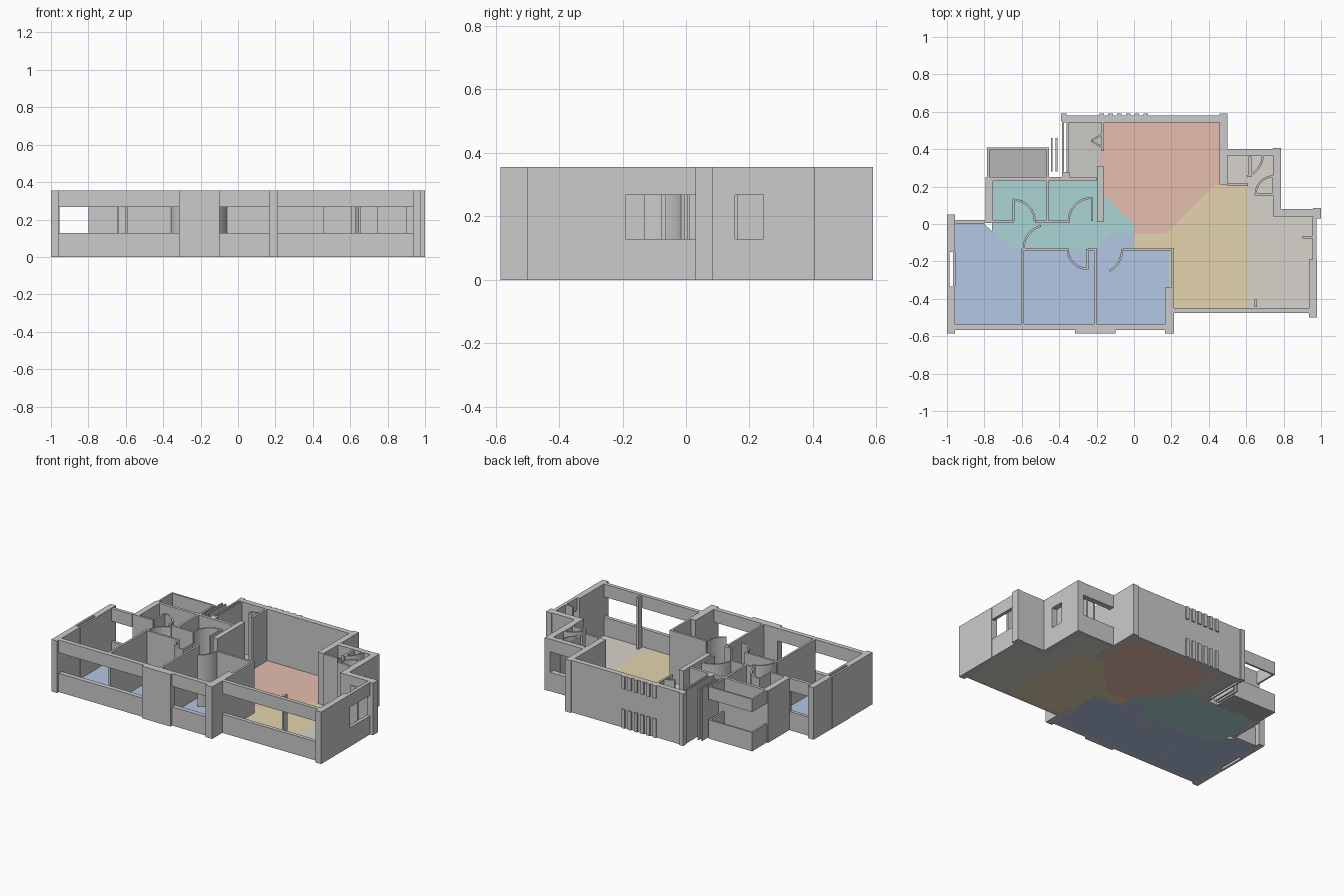
import bpy, bmesh, math

if "Cube" in bpy.data.objects:
    bpy.data.objects.remove(bpy.data.objects["Cube"])

H, SILL, HEAD = 0.355, 0.128, 0.268
THIN, THICK = 0.014, 0.042
FULL, GAP = [(0, H)], [(0, SILL), (HEAD, H)]


def build(name, footprints, bands=FULL, mat=None):
    """Extrude each footprint through every height band."""
    bm = bmesh.new()
    for pts in footprints:
        for z0, z1 in bands:
            face = bm.faces.new([bm.verts.new((x, y, z0)) for x, y in pts])
            ext = bmesh.ops.extrude_face_region(bm, geom=[face])
            for v in ext["geom"]:
                if isinstance(v, bmesh.types.BMVert):
                    v.co.z = z1
    bmesh.ops.recalc_face_normals(bm, faces=bm.faces)
    me = bpy.data.meshes.new(name)
    bm.to_mesh(me)
    bm.free()
    if mat:
        me.materials.append(mat)
    bpy.context.collection.objects.link(bpy.data.objects.new(name, me))


def rect(x0, x1, y0, y1):
    return [(x0, y0), (x1, y0), (x1, y1), (x0, y1)]


def along_x(name, x0, x1, y, t=THIN, bands=FULL):
    build(name, [rect(x0, x1, y - t / 2, y + t / 2)], bands)


def along_y(name, x, y0, y1, t=THIN, bands=FULL):
    build(name, [rect(x - t / 2, x + t / 2, y0, y1)], bands)


def door(name, cx, cy, r, start, sweep=90, leaf=True):
    """Curved door sweep with its straight leaf."""
    n, w = 8, 0.011
    angs = [math.radians(start + sweep * i / n) for i in range(n + 1)]
    ring = lambda q, a: (cx + q * math.cos(a), cy + q * math.sin(a))
    build(name + "_sweep", [[ring(r, a) for a in angs] +
                            [ring(r - w, a) for a in reversed(angs)]])
    if leaf:
        if start == 90 or start == -90:
            along_y(name + "_leaf", cx, min(cy, cy + r * start / 90),
                    max(cy, cy + r * start / 90), w)


# Front: corner piers and windowed spans
along_y("front_left_pier", -.978, -.585, -.535, THICK)
along_x("front_middle_pier", -.315, -.1, -.56, .05)
along_y("front_inner_pier", .19, -.585, -.34, .05)
along_y("front_right_pier", .957, -.5, -.19, THICK)
along_x("bedroom_windows", -.957, .165, -.551, .032, GAP)
along_x("terrace_window", .215, .936, -.463, .026, GAP)

# Left wall with a narrow slot
for i, y in enumerate((-.535, -.15)):
    along_y("left_wall_%d" % i, -.978, y, y + .2, THICK)
for i, x in enumerate((-.994, -.962)):
    along_y("left_slot_%d" % i, x, -.335, -.15)

# Right side, stepping back
along_y("right_window", .966, -.19, .035, .022, GAP)
along_y("right_end_pier", .978, .03, .085, THICK)
along_x("right_step", .745, .96, .06, THICK)
along_y("side_wall_front", .765, .04, .155, THICK)
along_y("side_wall_window", .765, .155, .245, THICK, GAP)
along_y("side_wall_back", .765, .245, .405, THICK)
along_x("side_back_window", .5, .745, .384, .036, GAP)

# Back wall with two rows of strips
along_y("living_right_wall", .478, .21, .59, THICK)
along_x("back_wall", -.385, .5, .562, .036)
along_x("back_left_pier", -.39, -.36, .57, .04)
build("back_strips", [rect(x, x + .025, .58, .59)
                      for x in (-.185 + i * .047 for i in range(6))], GAP)

# Utility bay with louvres
along_x("bay_front_pier", -.385, -.345, .258, THICK)
for i, x in enumerate((-.38, -.355)):
    along_y("bay_glazing_%d" % i, x, .28, .545, .01)
    along_y("bay_louvre_%d" % i, x - .06, .28, .46, .01)
along_y("bay_inner_wall", -.167, .39, .55)
along_y("hall_wall", -.18, .01, .31, .035)
build("folding_door", [[(-.16, y), (-.23, .44), (-.23, .45), (-.16, y + .012)]
                       for y in (.4, .48)])

# Balcony parapet
along_x("balcony_back", -.785, -.455, .402, .012, GAP)
for i, x in enumerate((-.779, -.461)):
    along_y("balcony_side_%d" % i, x, .25, .396, .012, GAP)

# Bathrooms
along_y("bath_outer_wall", -.775, .005, .25, .04)
along_x("bath_back_wall", -.755, -.2, .24, .02)
along_y("bath_divider", -.464, .01, .23)
along_x("bedroom_back_window", -.955, -.8, .01, .022, GAP)
for i, (a, b) in enumerate(((-.8, -.645), (-.53, -.345))):
    along_x("bath_front_wall_%d" % i, a, b, .012)

# Bedroom partitions
for i, x in enumerate((-.595, -.207)):
    along_y("bedroom_divider_%d" % i, x, -.535, -.13)
for i, (a, b) in enumerate(((-.6, -.35), (-.245, -.2), (-.06, .215))):
    along_x("bedroom_wall_%d" % i, a, b, -.136)
along_y("bedroom_right_wall", .207, -.34, -.13)

# Kitchen and terrace nibs
along_x("kitchen_wall", .5, .61, .21)
along_y("kitchen_nib", .62, .25, .36)
along_x("store_wall", .645, .745, .16)
along_y("terrace_post", .65, -.445, -.405)
along_x("right_window_post", .9, .955, -.07)

# Swing doors
door("bath_door_left", -.645, .015, .12, 90, -90)
door("bath_door_right", -.225, .015, .13, 90)
door("bedroom_door_left", -.465, -.13, .13, 105, 75, False)
door("bedroom_door_middle", -.25, -.135, .11, -90, -90)
door("bedroom_door_right", -.198, -.135, .14, -60, 60, False)
door("store_door", .745, .16, .1, 90)
door("kitchen_door", .56, .375, .135, -70, 70, False)


def floor(name, colour, pts):
    m = bpy.data.materials.new(name)
    m.diffuse_color = (*colour, 1)
    m.use_nodes = True
    m.node_tree.nodes["Principled BSDF"].inputs["Base Color"].default_value = m.diffuse_color
    build(name, [pts], [(0, .003)], m)


# Coloured floors, sharing their boundary points
hall_edge = [(-.66, -.135), (-.207, -.135), (-.12, -.05), (0, -.05)]
mid, low, bay = (0, 0), (0, -.135), (-.18, .17)
diag_a, diag_b = (.17, -.05), (.43, .21)
nook, corner = (.19, -.135), (.605, -.455)
floor("bedroom_floor", (.45, .57, .78),
      [(-.96, 0), (-.8, 0)] + hall_edge + [low, nook, (.19, -.55), (-.96, -.55)])
floor("hall_floor", (.41, .66, .67),
      [(-.76, .24), (-.76, -.04)] + hall_edge + [mid, bay, (-.18, .24)])
floor("living_floor", (.78, .51, .42),
      [(-.18, .55), (.46, .55), (.46, .21), diag_b, diag_a, hall_edge[-1], mid, bay])
floor("dining_floor", (.77, .66, .42),
      [hall_edge[-1], diag_a, diag_b, (.605, .21), corner, (.19, -.455), nook, low])
floor("terrace_floor", (.68, .65, .6),
      [(.5, .21), (.5, .375), (.76, .375), (.76, .05), (.96, .05), (.96, -.455),
       corner, (.605, .21)])
floor("utility_floor", (.59, .6, .56), rect(-.36, -.18, .24, .55))
floor("balcony_floor", (.47, .47, .47), rect(-.78, -.46, .24, .4))
